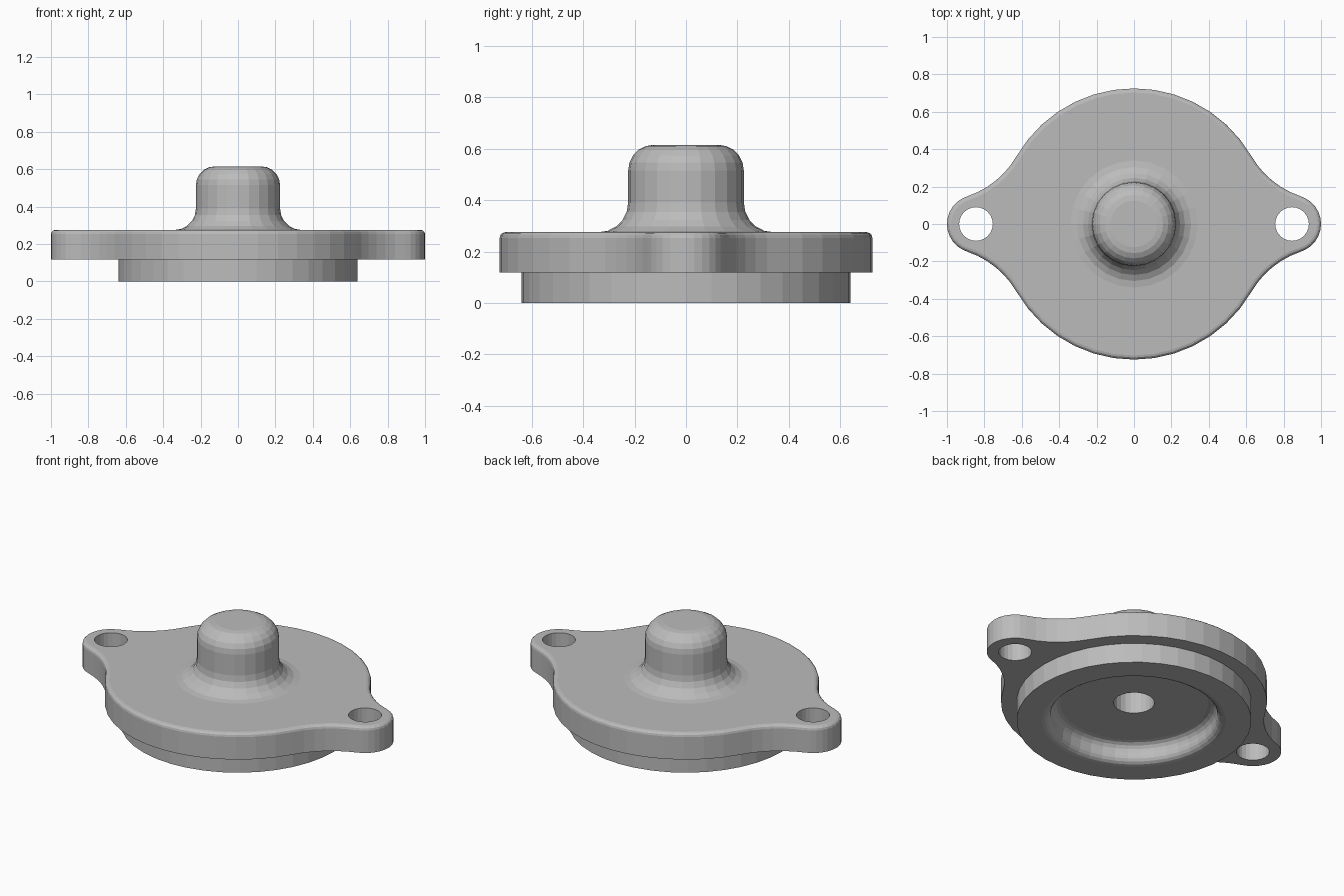
import bpy, bmesh
from math import sin, cos, pi, atan2, sqrt, radians
from mathutils import Vector

if "Cube" in bpy.data.objects:
    bpy.data.objects.remove(bpy.data.objects["Cube"])

metal = bpy.data.materials.new("grey_metal")
metal.use_nodes = True
GREY = (0.5, 0.5, 0.5, 1)
metal.diffuse_color = GREY
metal.node_tree.nodes["Principled BSDF"].inputs["Base Color"].default_value = GREY

DISC, LUG, FILLET, LUG_X = 0.725, 0.155, 0.48, 0.845
BOTTOM, TOP, EDGE = 0.118, 0.275, 0.022
bm = bmesh.new()


def arc(cx, cy, r, a0, a1, n):
    return [(cx + r * cos(a0 + (a1 - a0) * i / n), cy + r * sin(a0 + (a1 - a0) * i / n))
            for i in range(n + 1)]


def outline(inset):
    """Disc with two lugs blended by tangent concave arcs."""
    d, e = DISC + FILLET, LUG + FILLET
    fx = (d * d - e * e + LUG_X ** 2) / (2 * LUG_X)
    fy = sqrt(d * d - fx * fx)
    disc_a, lug_a = atan2(fy, fx), atan2(fy, fx - LUG_X)
    quarter = arc(LUG_X, 0, LUG - inset, 0, lug_a, 6)
    quarter += arc(fx, fy, FILLET + inset, lug_a + pi, disc_a + pi, 6)[::1][1:]
    quarter += arc(0, 0, DISC - inset, disc_a, pi / 2, 7)[1:]
    half = quarter + [(-x, y) for x, y in quarter[-2::-1]]
    return half + [(x, -y) for x, y in half[-2:0:-1]]


def circle(r, n, cx=0):
    return arc(cx, 0, r, 0, 2 * pi, n)[:-1]


def loop(points, z):
    return [bm.verts.new((x, y, z)) for x, y in points]


def skin(loops):
    """Join a chain of matching loops with quads."""
    for a, b in zip(loops, loops[1:]):
        for i in range(len(a)):
            j = (i + 1) % len(a)
            bm.faces.new((a[i], a[j], b[j], b[i]))
    return loops


def lathe(profile, n):
    return skin([loop(circle(r, n), z) for r, z in profile])


def fill(*loops):
    """Flat face bounded by an outer loop and any holes."""
    edges = []
    for l in loops:
        for i in range(len(l)):
            pair = (l[i - 1], l[i])
            edges.append(bm.edges.get(pair) or bm.edges.new(pair))
    bmesh.ops.triangle_fill(bm, edges=edges, use_beauty=True, normal=Vector((0, 0, 1)))


# Flange rim with rounded upper edge
steps = [i * pi / 6 for i in range(4)]
rim = skin([loop(outline(0), BOTTOM)] +
           [loop(outline(EDGE * (1 - cos(a))), TOP - EDGE + EDGE * sin(a)) for a in steps])

# Bolt holes through the lugs
bolts = [skin([loop(circle(0.09, 24, s * LUG_X), z) for z in (BOTTOM, TOP)]) for s in (1, -1)]

# Knob with flared foot and rounded crown
foot = arc(0.34, 0.39, 0.115, 1.5 * pi, pi, 5)
crown = arc(0.125, 0.515, 0.1, 0, pi / 2, 5)
knob = lathe([(r, z) for r, z in foot] + crown, 24)
bm.faces.new(knob[-1])

# Spigot wall, rounded recess lip and recess corner
lip = arc(0.5, 0.045, 0.045, 1.5 * pi, pi, 4)
corner = arc(0.405, 0.063, 0.05, 0, pi / 2, 4)
spigot = lathe([(0.64, BOTTOM), (0.64, 0)] + lip + corner, 40)

# Blind bore into the knob
bore = lathe([(0.112, 0.113), (0.112, 0.42)], 24)
bm.faces.new(bore[-1])

# Flat faces closing the casting
fill(rim[-1], knob[0], *[b[1] for b in bolts])
fill(rim[0], spigot[0], *[b[0] for b in bolts])
fill(spigot[-1], bore[0])

bmesh.ops.remove_doubles(bm, verts=bm.verts[:], dist=1e-5)
bmesh.ops.recalc_face_normals(bm, faces=bm.faces[:])
bmesh.ops.dissolve_limit(bm, angle_limit=radians(0.1), verts=bm.verts[:], edges=bm.edges[:])
mesh = bpy.data.meshes.new("flanged_cover")
bm.to_mesh(mesh)
bm.free()
mesh.materials.append(metal)
cover = bpy.data.objects.new("flanged_cover", mesh)
bpy.context.collection.objects.link(cover)
